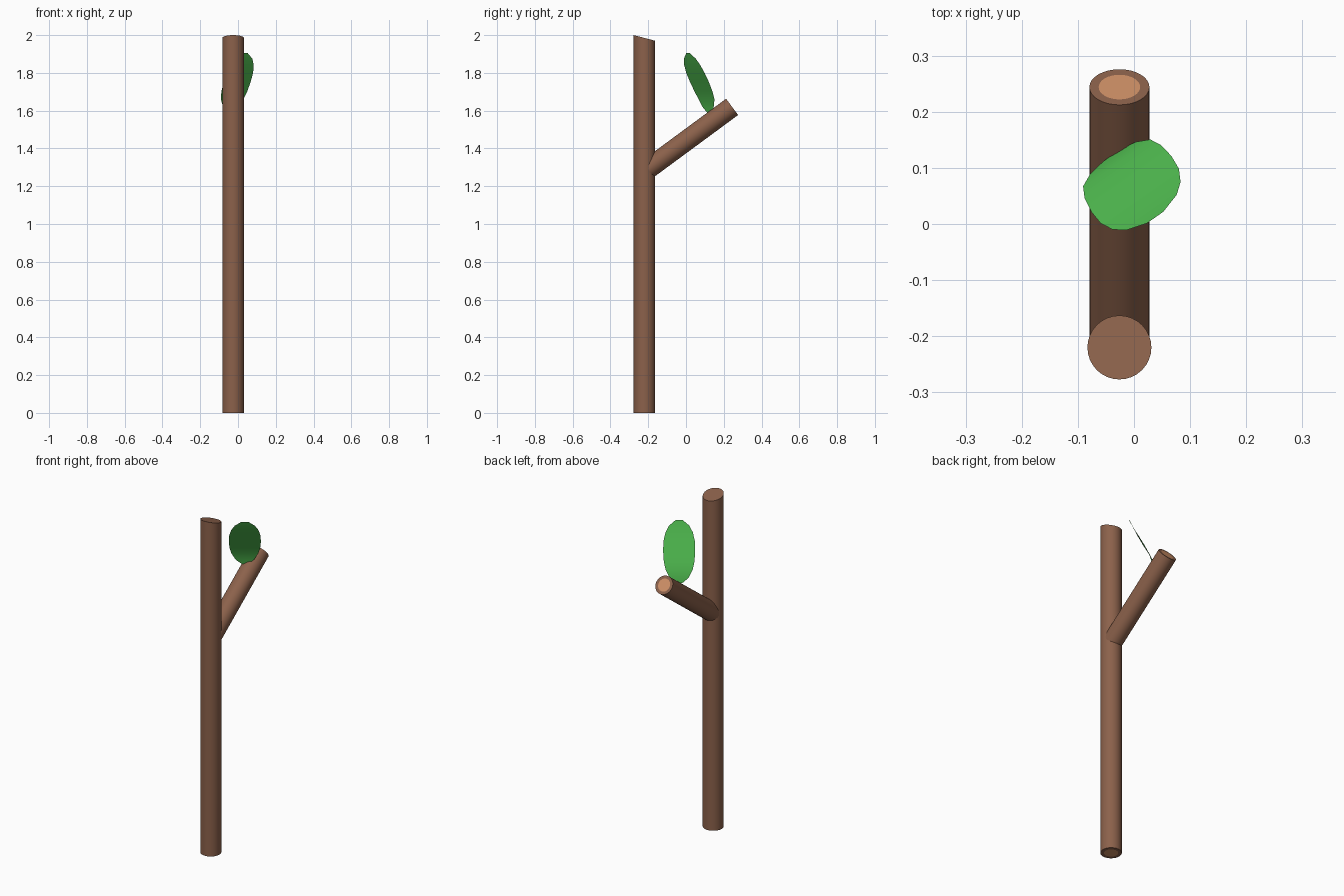
import bpy, bmesh, math
from mathutils import Vector, Matrix

if "Cube" in bpy.data.objects:
    bpy.data.objects.remove(bpy.data.objects["Cube"])


def material(name, rgb):
    m = bpy.data.materials.new(name)
    m.diffuse_color = (*rgb, 1)
    m.use_nodes = True
    m.node_tree.nodes["Principled BSDF"].inputs["Base Color"].default_value = m.diffuse_color
    return m


bark = material("bark", (0.26, 0.12, 0.07))
wood = material("cut_wood", (0.62, 0.28, 0.135))
green = material("leaf_green", (0.08, 0.50, 0.08))


def finish(name, bm, mats):
    mesh = bpy.data.meshes.new(name)
    bm.to_mesh(mesh)
    bm.free()
    ob = bpy.data.objects.new(name, mesh)
    bpy.context.collection.objects.link(ob)
    for m in mats:
        mesh.materials.append(m)
    bpy.context.view_layer.objects.active = ob
    ob.select_set(True)
    bpy.ops.object.shade_smooth_by_angle(angle=math.radians(30))
    ob.select_set(False)
    return ob


def log(name, start, end, radius, cut_at_top, core, slant=0.0):
    """Round stick whose cut end shows a lighter wood core."""
    axis = end - start
    length = axis.length
    bm = bmesh.new()
    bmesh.ops.create_cone(bm, cap_ends=True, segments=32, radius1=radius,
                          radius2=radius, depth=length)
    bm.faces.ensure_lookup_table()
    sign = 1 if cut_at_top else -1
    cap = [f for f in bm.faces if f.normal.z * sign > 0.9]
    bmesh.ops.inset_region(bm, faces=cap, thickness=radius - core)
    cap[0].material_index = 1
    # slanted top
    for v in bm.verts:
        if v.co.z > 0:
            v.co.z -= slant * (v.co.y + radius) / (2 * radius)
    rot = Vector((0, 0, 1)).rotation_difference(axis).to_matrix().to_4x4()
    bm.transform(Matrix.Translation((start + end) / 2) @ rot)
    return finish(name, bm, [bark, wood])


log("main_stick", Vector((-0.026, -0.22, 0)), Vector((-0.026, -0.22, 2)),
    0.057, False, 0.038, slant=0.03)
log("side_branch", Vector((-0.026, -0.205, 1.289)), Vector((-0.026, 0.244, 1.62)),
    0.0535, True, 0.037)

# leaf: thin bent oval; rows of (lean, height, half width)
rows = [(0, 1.59, 0.018), (0.005, 1.617, 0.05), (0.016, 1.66, 0.073),
        (0.035, 1.70, 0.083), (0.062, 1.752, 0.087), (0.088, 1.80, 0.085),
        (0.109, 1.842, 0.074), (0.124, 1.875, 0.055), (0.135, 1.904, 0.018)]
base = Vector((-0.04, 0.122, 0))
across = Vector((0.82, 0.572, 0))
lean = Vector((0.572, -0.82, 0))
bm = bmesh.new()
pairs = []
for h, z, w in rows:
    c = base + lean * h + Vector((0, 0, z))
    pairs.append((bm.verts.new(c - across * w), bm.verts.new(c + across * w)))
for (a, b), (c, d) in zip(pairs, pairs[1:]):
    bm.faces.new((b, a, c, d))
bm.normal_update()
finish("leaf", bm, [green])
